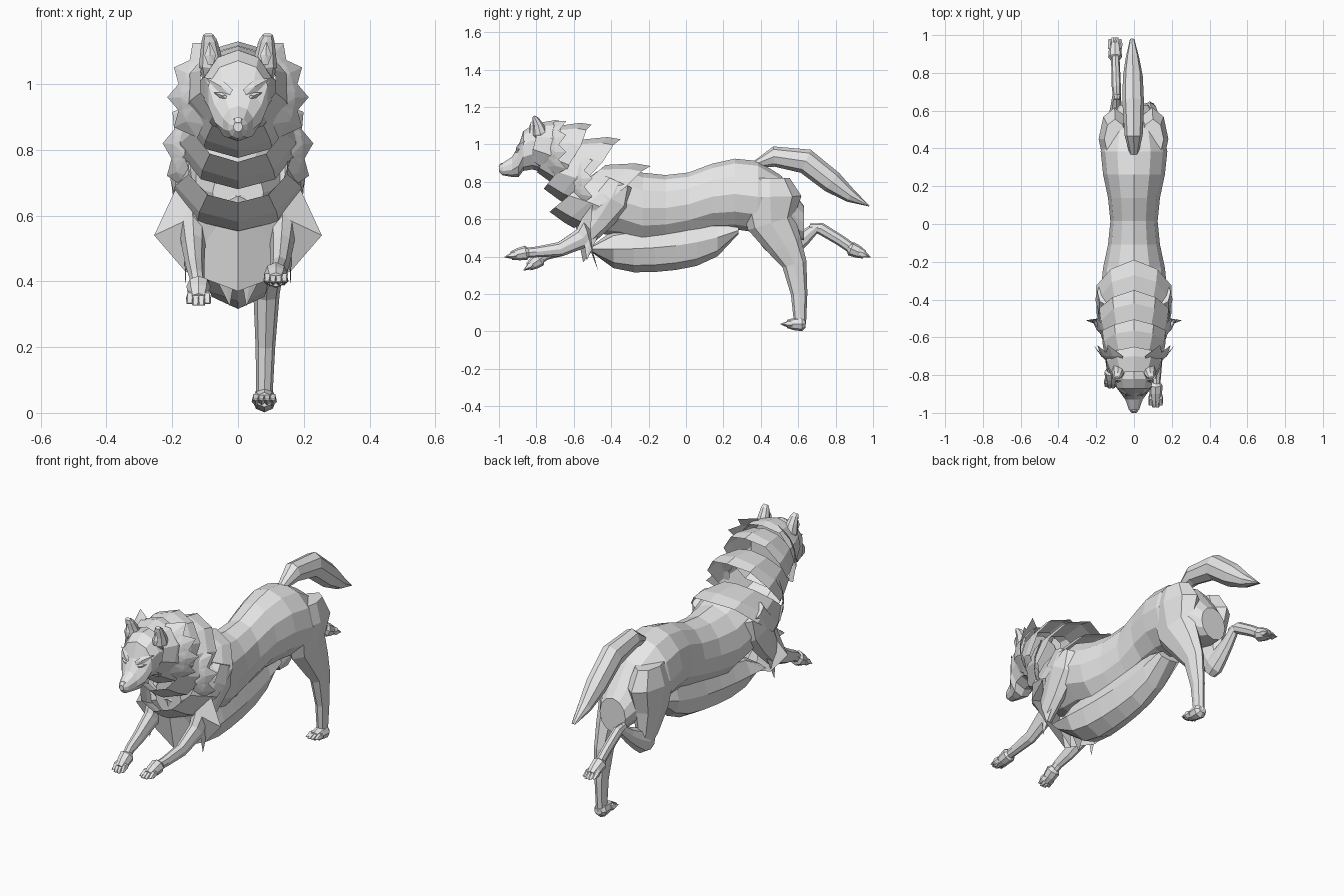
import bpy, bmesh
from math import sin, cos, pi, atan2, radians
from mathutils import Vector

if "Cube" in bpy.data.objects:
    bpy.data.objects.remove(bpy.data.objects["Cube"], do_unlink=True)

shade = (0.8, 0.8, 0.8, 1)
grey = bpy.data.materials.new("pale grey")
grey.use_nodes = True
grey.diffuse_color = shade
grey.node_tree.nodes["Principled BSDF"].inputs["Base Color"].default_value = shade


def finish(name, bm):
    bmesh.ops.recalc_face_normals(bm, faces=bm.faces)
    mesh = bpy.data.meshes.new(name)
    bm.to_mesh(mesh)
    bm.free()
    mesh.materials.append(grey)
    obj = bpy.data.objects.new(name, mesh)
    bpy.context.collection.objects.link(obj)


def loft(name, rings, sides=8, jag=0, closed=True):
    """Skin rings of (centre, half width, half depth, tilt); jag makes every other rim point longer."""
    bm = bmesh.new()
    loops = []
    for centre, width, depth, tilt in rings:
        up = Vector((0, sin(tilt), cos(tilt)))
        turns = [2 * pi * k / sides for k in range(sides)]
        loops.append([bm.verts.new(Vector(centre) + up * depth * cos(a) + Vector((width * sin(a), 0, 0)))
                      for a in turns])
    back = Vector(rings[-1][0]) - Vector(rings[0][0])
    for vert in loops[-1][::2]:
        vert.co += back.normalized() * jag
    for a, b in zip(loops, loops[1:]):
        for k in range(sides):
            j = (k + 1) % sides
            bm.faces.new((a[k], a[j], b[j], b[k]))
    if closed:
        bm.faces.new(loops[0])
        bm.faces.new(loops[-1])
    finish(name, bm)


def limb(name, path, x_start, x_end, start, end, ease=1.5, swell=0, flat=0.45, sides=8):
    """Tapering tube along (y, z) points with a narrowed root and rings square to the path."""
    rings = []
    last = len(path) - 1
    for i, (y, z) in enumerate(path):
        t = i / last
        before, after = path[max(i - 1, 0)], path[min(i + 1, last)]
        tilt = atan2(before[1] - after[1], after[0] - before[0])
        depth = end + (start - end) * (1 - t) ** ease + swell * sin(pi * t)
        if i == 0:
            depth /= 2
        rings.append(((x_start + (x_end - x_start) * t, y, z), depth * flat + 0.01, depth, tilt))
    loft(name, rings, sides)


def paw(name, x, y, z, dy, dz):
    """Rounded pad, four toes and claws, all pointing along (dy, dz)."""
    def ahead(reach):
        return (y + dy * reach, z + dz * reach)
    limb(name + "_pad", [ahead(r) for r in (-0.05, -0.03, 0.01, 0.05)], x, x, 0.036, 0.022,
         ease=1, swell=0.008, flat=0.7)
    for k in range(4):
        side = k - 1.5
        reach = 0.07 - abs(side) * 0.01
        limb(name + "_toe", [ahead(0.02), ahead(0.04), ahead(reach), ahead(reach + 0.02)],
             x + side * 0.016, x + side * 0.018, 0.03, 0.002, ease=1, flat=0.2, sides=5)


def tuft(name, base, tip, width, normal):
    """Flat pointed lock with a low ridge."""
    base, tip, normal = Vector(base), Vector(tip), Vector(normal)
    side = (tip - base).cross(normal).normalized() * width / 2
    mid = base.lerp(tip, 0.4)
    bm = bmesh.new()
    rim = [bm.verts.new(p) for p in (base - side / 2, mid - side, tip, mid + side, base + side / 2)]
    ridge = bm.verts.new(mid + normal * 0.01)
    for a, b in zip(rim, rim[1:] + rim[:1]):
        bm.faces.new((a, b, ridge))
    bm.faces.new(rim)
    finish(name, bm)


# Torso: wide at shoulders and hips, narrow at the waist
heights = (.67, .69, .7, .66, .66, .68, .72, .735, .72, .67, .58)
torso = []
for i, z in enumerate(heights):
    t = i / (len(heights) - 1)
    rounding = 1 - 0.5 * abs(2 * t - 1) ** 5
    wave = sin(3 * pi * t)
    torso.append(((0, -0.6 + 1.23 * t, z), (0.155 + 0.03 * wave) * rounding, (0.185 + 0.015 * wave) * rounding, 0))
loft("torso", torso, sides=12)

# Hanging belly fur
belly = []
for i in range(8):
    t = i / 7
    belly.append(((0, -0.5 + 0.78 * t, 0.44 + 0.1 * t ** 3), 0.13 - 0.06 * t,
                  0.02 + 0.11 * (1 - (2 * t - 1) ** 4), 0))
loft("belly_fur", belly)

# Tail
limb("tail", [(.36, .89), (.47, .935), (.64, .91), (.78, .8), (.88, .725), (.98, .67)],
     0, -0.01, 0.03, 0.002, swell=0.055, flat=0.7)

# Hind legs: one planted, one trailing
hip = [(.45, .82), (.45, .72), (.455, .58)]
limb("left_hind_leg", hip + [(.53, .46), (.58, .36), (.605, .2), (.61, .04)], 0.1, 0.08, 0.21, 0.032)
paw("left_hind", 0.08, 0.59, 0.04, -1, 0)
limb("right_thigh", hip + [(.49, .47), (.53, .39)], -0.1, -0.11, 0.21, 0.035, ease=1)
limb("right_shank", [(.47, .4), (.51, .43), (.57, .46), (.63, .5), (.7, .56)], -0.11, -0.09, 0.085, 0.025, ease=1)
limb("right_hind_foot", [(.66, .56), (.72, .55), (.82, .49), (.9, .435)], -0.09, -0.1, 0.035, 0.028)
paw("right_hind", -0.1, 0.91, 0.43, 0.9, -0.4)

# Reaching front legs share the upper arm
upper_arm = [(-.36, .8), (-.4, .71), (-.47, .6), (-.55, .5), (-.67, .44)]
limb("left_front_leg", upper_arm + [(-.8, .425), (-.88, .42)], 0.15, 0.115, 0.15, 0.025, ease=2)
paw("left_front", 0.115, -0.885, 0.415, -1, -0.2)
limb("right_front_leg", upper_arm + [(-.75, .41), (-.8, .375)], -0.15, -0.12, 0.15, 0.025, ease=2)
paw("right_front", -0.12, -0.805, 0.37, -0.75, -0.5)

# Head and muzzle: (y, z, half width)
profile = [(-1, .87, .014), (-.98, .868, .03), (-.93, .88, .048), (-.895, .91, .075),
           (-.87, .965, .095), (-.82, .985, .106), (-.72, .97, .12)]
loft("head", [((0, y, z), w, w * 1.12, 0) for y, z, w in profile], sides=10)
limb("nose", [(-1, .88), (-.985, .887), (-.965, .892)], 0, 0, 0.008, 0.008, swell=0.006)

# Mane: broad overlapping collars sweeping from the face to the shoulders
for i in range(4):
    t = i / 3
    y, z = -0.7 + 0.3 * t, 0.98 - 0.04 * t - 0.22 * t * t
    width, depth, tilt = 0.16 + 0.05 * t, 0.15 + 0.11 * t, radians(15 + 35 * t)
    reach = 0.11 + 0.07 * t
    loft("mane_collar", [((0, y - reach, z + reach / 4), width * 0.75, depth * 0.75, tilt),
                         ((0, y - reach / 3, z + reach / 9), width * 0.95, depth * 0.95, tilt),
                         ((0, y, z), width, depth, tilt)], sides=10, jag=0.012, closed=False)

front = (0, -1, 0)
apron = [(0, -.61, .66), (.19, -.5, .68), (.255, -.51, .54), (.16, -.5, .43), (0, -.55, .37)]
for s, side in ((1, "left"), (-1, "right")):
    # Ears, brows and eyes
    limb(side + "_ear", [(-.76, 1.0), (-.78, 1.06), (-.79, 1.1), (-.805, 1.135), (-.815, 1.15)],
         s * 0.078, s * 0.09, 0.05, 0.008, ease=1, flat=0.7)
    tuft(side + "_inner_ear", (s * 0.083, -0.835, 1.06), (s * 0.087, -0.825, 1.13), 0.035, front)
    tuft(side + "_brow", (s * 0.02, -0.91, 0.975), (s * 0.1, -0.86, 1.02), 0.035, front)
    tuft(side + "_eye", (s * 0.035, -0.91, 0.96), (s * 0.075, -0.89, 0.975), 0.018, front)

    # Locks fanned around the face and around the neck
    for y, z, inner, outer, first in ((-0.74, 0.96, 0.13, 0.215, 40), (-0.6, 0.8, 0.16, 0.23, 60)):
        for degrees in range(first, 140, 25):
            a = radians(degrees)
            tuft(side + "_mane_lock", (s * inner * sin(a), y, z + inner * cos(a)),
                 (s * outer * sin(a), y + 0.1, z + outer * cos(a)), 0.12, (s * sin(a), 0, cos(a)))

    # Folded chest apron with hanging points
    bm = bmesh.new()
    pts = [bm.verts.new((s * x, y, z)) for x, y, z in apron]
    for a, b in zip(pts[1:], pts[2:]):
        bm.faces.new((pts[0], a, b))
    finish(side + "_chest_apron", bm)
    tuft(side + "_chest_point", (s * 0.05, -0.52, 0.5), (s * 0.025, -0.47, 0.325), 0.07, front)
    tuft(side + "_shoulder_lock", (s * 0.15, -0.5, 0.6), (s * 0.16, -0.53, 0.38), 0.08, (s, 0, 0))
